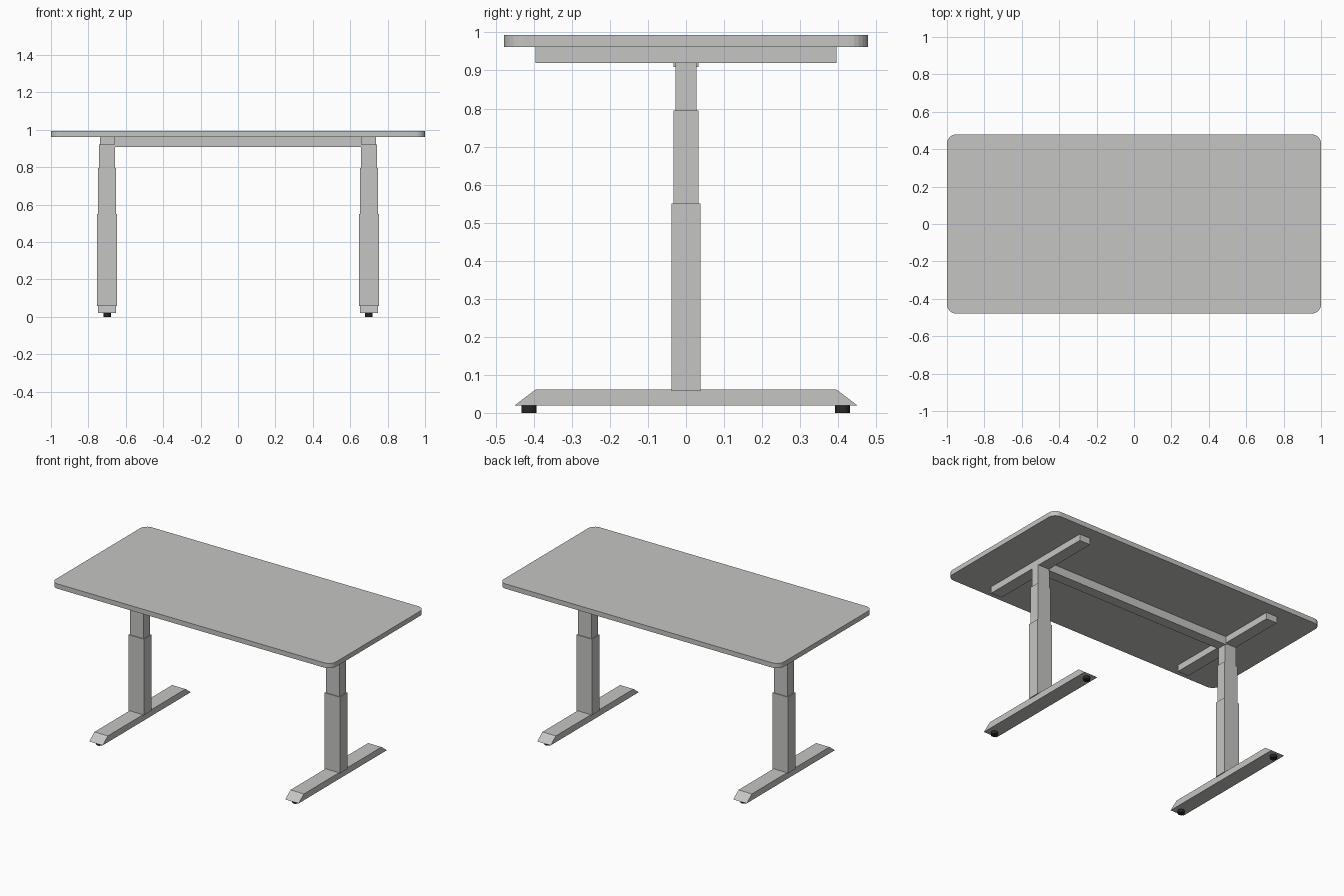
import bpy
import bmesh

cube = bpy.data.objects.get("Cube")
if cube:
    bpy.data.objects.remove(cube, do_unlink=True)


def make_material(name, rgb):
    mat = bpy.data.materials.new(name)
    mat.use_nodes = True
    color = (*rgb, 1.0)
    mat.diffuse_color = color
    mat.node_tree.nodes["Principled BSDF"].inputs["Base Color"].default_value = color
    return mat


grey = make_material("light grey", (0.56, 0.56, 0.55))
black = make_material("black rubber", (0.02, 0.02, 0.02))


def add_object(name, bm, mat):
    bmesh.ops.recalc_face_normals(bm, faces=bm.faces)
    mesh = bpy.data.meshes.new(name)
    bm.to_mesh(mesh)
    bm.free()
    mesh.materials.append(mat)
    obj = bpy.data.objects.new(name, mesh)
    bpy.context.collection.objects.link(obj)
    return obj


def box_mesh(x, width, depth, z0, z1):
    bm = bmesh.new()
    bmesh.ops.create_cube(bm, size=1)
    for v in bm.verts:
        v.co = (x + v.co.x * width, v.co.y * depth, z0 + (v.co.z + 0.5) * (z1 - z0))
    return bm


def box(name, *dims):
    return add_object(name, box_mesh(*dims), grey)


# Tabletop with rounded vertical corners
bm = box_mesh(0, 2.0, 0.958, 0.962, 0.993)
corners = [e for e in bm.edges if abs(e.verts[0].co.z - e.verts[1].co.z) > 0.01]
bmesh.ops.bevel(bm, geom=corners, offset=0.05, segments=6, profile=0.5, affect='EDGES')
add_object("tabletop", bm, grey)

# Crossbar between the legs
box("crossbar", 0, 1.326, 0.066, 0.909, 0.9615)

for side, x in (("left", 0.7), ("right", -0.7)):
    # Support arm and three telescoping leg stages
    box(f"{side}_support_arm", x, 0.078, 0.792, 0.92, 0.9618)
    box(f"{side}_leg_upper", x, 0.086, 0.056, 0.79, 0.921)
    box(f"{side}_leg_middle", x, 0.096, 0.066, 0.545, 0.795)
    box(f"{side}_leg_lower", x, 0.108, 0.076, 0.058, 0.55)

    # Foot with sloping ends
    bm = box_mesh(x, 0.096, 0.9, 0.02, 0.061)
    for v in bm.verts:
        if v.co.z > 0.04:
            v.co.y *= 0.88
    add_object(f"{side}_foot", bm, grey)

    # Levelling pads
    for end, y in (("front", -0.413), ("back", 0.411)):
        bm = bmesh.new()
        bmesh.ops.create_cone(bm, cap_ends=True, segments=16, radius1=0.02,
                              radius2=0.02, depth=0.02)
        bmesh.ops.translate(bm, verts=bm.verts, vec=(x, y, 0.01))
        add_object(f"{side}_{end}_pad", bm, black)
